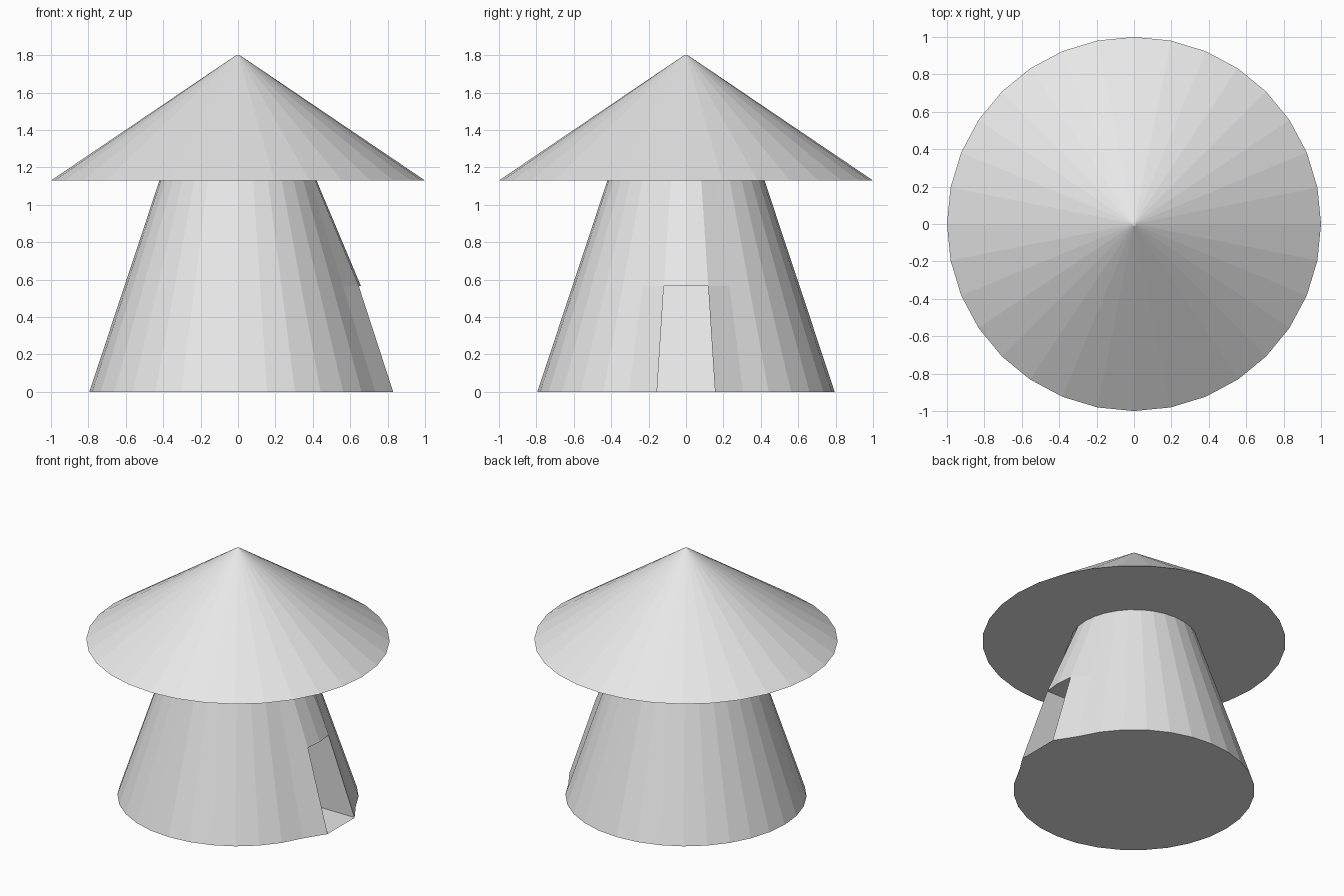
import bpy, bmesh
from math import cos, sin, tau

SIDES = 32
DOOR_PUSH = 0.05      # how far the door surround stands out
DOOR_DEPTH = 0.4
EAVES, DOOR_TOP = 1.13, 0.565

cube = bpy.data.objects.get("Cube")
if cube:
    bpy.data.objects.remove(cube)

plaster = bpy.data.materials.new("light_grey")
plaster.use_nodes = True
grey = (0.8, 0.8, 0.8, 1)
plaster.diffuse_color = grey
plaster.node_tree.nodes["Principled BSDF"].inputs["Base Color"].default_value = grey


def add_object(name, bm):
    mesh = bpy.data.meshes.new(name)
    bm.to_mesh(mesh)
    bm.free()
    mesh.materials.append(plaster)
    bpy.context.collection.objects.link(bpy.data.objects.new(name, mesh))


def ring(bm, radius, z):
    return [bm.verts.new((radius * cos(tau * i / SIDES), radius * sin(tau * i / SIDES), z))
            for i in range(SIDES)]


def skin(bm, low, high, skip=()):
    for i in range(SIDES):
        if i not in skip:
            j = (i + 1) % SIDES
            bm.faces.new((low[i], low[j], high[j], high[i]))


# Tapered wall, with the two segments facing +x left open for the doorway
bm = bmesh.new()
base = ring(bm, 0.795, 0)
middle = ring(bm, 0.6075, DOOR_TOP)
top = ring(bm, 0.42, EAVES)
for v in (base[-1], base[1], middle[-1], middle[0], middle[1]):
    v.co.x += DOOR_PUSH
skin(bm, base, middle, skip=(0, SIDES - 1))
skin(bm, middle, top)
bm.faces.new(top)
bm.faces.new(list(reversed(base[1:])))
bm.verts.remove(base[0])

# Deep doorway: jambs run straight back from the corners to a sloping door
corners = [base[-1], base[1], middle[1], middle[-1]]
inner = [bm.verts.new((v.co.x - DOOR_DEPTH, v.co.y, v.co.z)) for v in corners]
bm.faces.new(inner)
bm.faces.new((corners[1], inner[1], inner[2], corners[2]))
bm.faces.new((corners[0], corners[3], inner[3], inner[0]))
bm.faces.new((middle[1], inner[2], inner[3], middle[-1], middle[0]))
add_object("wall", bm)

# Door step just above the base
bm = bmesh.new()
x_out, y_out = 0.828, 0.155
bm.faces.new([bm.verts.new((x, y, 0.002)) for x, y in (
    (x_out - DOOR_DEPTH, -y_out), (x_out, -y_out), (x_out, y_out), (x_out - DOOR_DEPTH, y_out))])
add_object("door_floor", bm)

# Wide conical roof with a closed underside
bm = bmesh.new()
eaves = ring(bm, 1.0, EAVES)
peak = ring(bm, 0.01, 1.8)
skin(bm, eaves, peak)
bm.faces.new(peak)
bm.faces.new(list(reversed(eaves)))
add_object("roof", bm)
